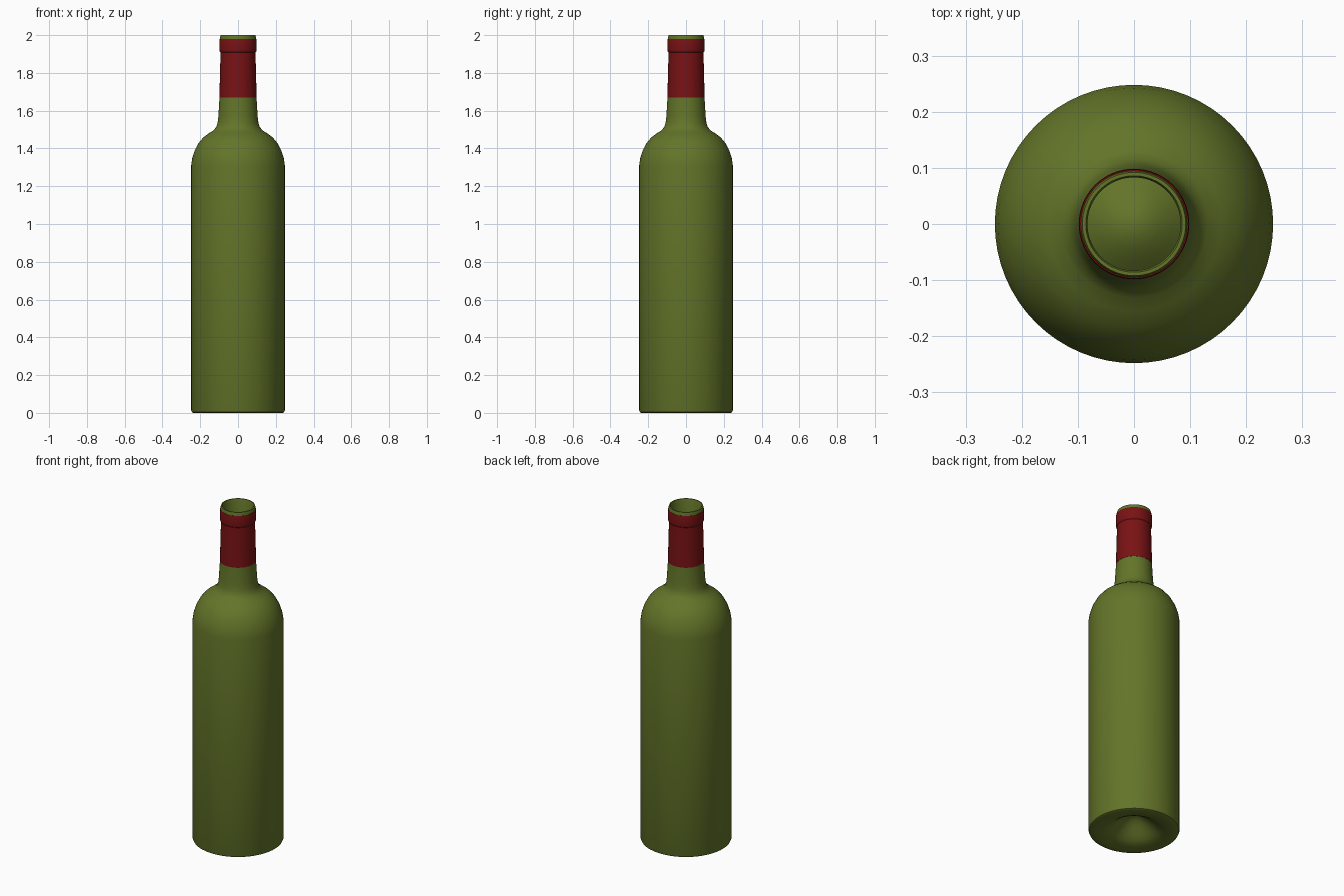
import bpy
import bmesh
import math
from mathutils import Matrix, Vector

cube = bpy.data.objects.get("Cube")
if cube:
    bpy.data.objects.remove(cube, do_unlink=True)

SIDES = 64


def material(name, rgb):
    mat = bpy.data.materials.new(name)
    mat.use_nodes = True
    mat.diffuse_color = (*rgb, 1)
    mat.node_tree.nodes["Principled BSDF"].inputs["Base Color"].default_value = (*rgb, 1)
    return mat


def lathe(name, profile, mat, closed=False):
    """Spin a (radius, height) profile around the z axis."""
    bm = bmesh.new()
    verts = [bm.verts.new((r, 0, z)) for r, z in profile]
    edges = [bm.edges.new(pair) for pair in zip(verts, verts[1:])]
    if closed:
        edges.append(bm.edges.new((verts[-1], verts[0])))
    bmesh.ops.spin(bm, geom=verts + edges, cent=(0, 0, 0), axis=(0, 0, 1),
                   angle=math.tau, steps=SIDES, use_merge=False)
    bmesh.ops.remove_doubles(bm, verts=bm.verts, dist=0.0002)
    bmesh.ops.recalc_face_normals(bm, faces=bm.faces)
    mesh = bpy.data.meshes.new(name)
    bm.to_mesh(mesh)
    bm.free()
    mesh.materials.append(mat)
    obj = bpy.data.objects.new(name, mesh)
    bpy.context.collection.objects.link(obj)
    bpy.ops.object.select_all(action="DESELECT")
    obj.select_set(True)
    bpy.context.view_layer.objects.active = obj
    bpy.ops.object.shade_smooth_by_angle(angle=math.radians(35))
    return obj


def dome(radius, base, height, steps=8):
    """Bell-shaped hollow of the base, from the centre outwards."""
    return [(radius * i / steps,
             base + height * (1 + math.cos(math.pi * i / steps)) / 2)
            for i in range(steps + 1)]


glass = material("olive glass", (0.125, 0.178, 0.022))
foil = material("dark red foil", (0.19, 0.006, 0.007))

# Shoulder curve shared by the outer and inner walls
shoulder = [(0.248, 1.31), (0.242, 1.35), (0.229, 1.39), (0.209, 1.428),
            (0.184, 1.458), (0.155, 1.48), (0.131, 1.495), (0.116, 1.512),
            (0.108, 1.535), (0.104, 1.57)]
wall = 0.016

# Outer skin: hollow base, straight body, shoulder, tapering neck
outer = dome(0.18, 0.004, 0.1)
outer += [(0.2, 0), (0.236, 0), (0.244, 0.004), (0.248, 0.014)]
outer += shoulder
outer += [(0.098, 1.67), (0.09, 1.913), (0.095, 1.917), (0.095, 1.99),
          (0.092, 2), (0.086, 2), (0.083, 1.992)]

# Inner skin: back down the neck to the raised floor
inner = [(0.083, 1.7)]
inner += [(r - wall, z - wall / 2) for r, z in reversed(shoulder)]
inner += [(0.232, 0.03), (0.222, 0.02)]
inner += list(reversed(dome(0.18, 0.02, 0.1)))
lathe("bottle", outer + inner, glass)

# Foil sleeve around the neck with a wider band at the mouth
lathe("neck_foil", [(0.096, 1.67), (0.0985, 1.671), (0.0925, 1.908),
                    (0.0975, 1.914), (0.0985, 1.92), (0.0985, 1.974),
                    (0.097, 1.98), (0.094, 1.98), (0.094, 1.918),
                    (0.0895, 1.912)], foil, closed=True)
